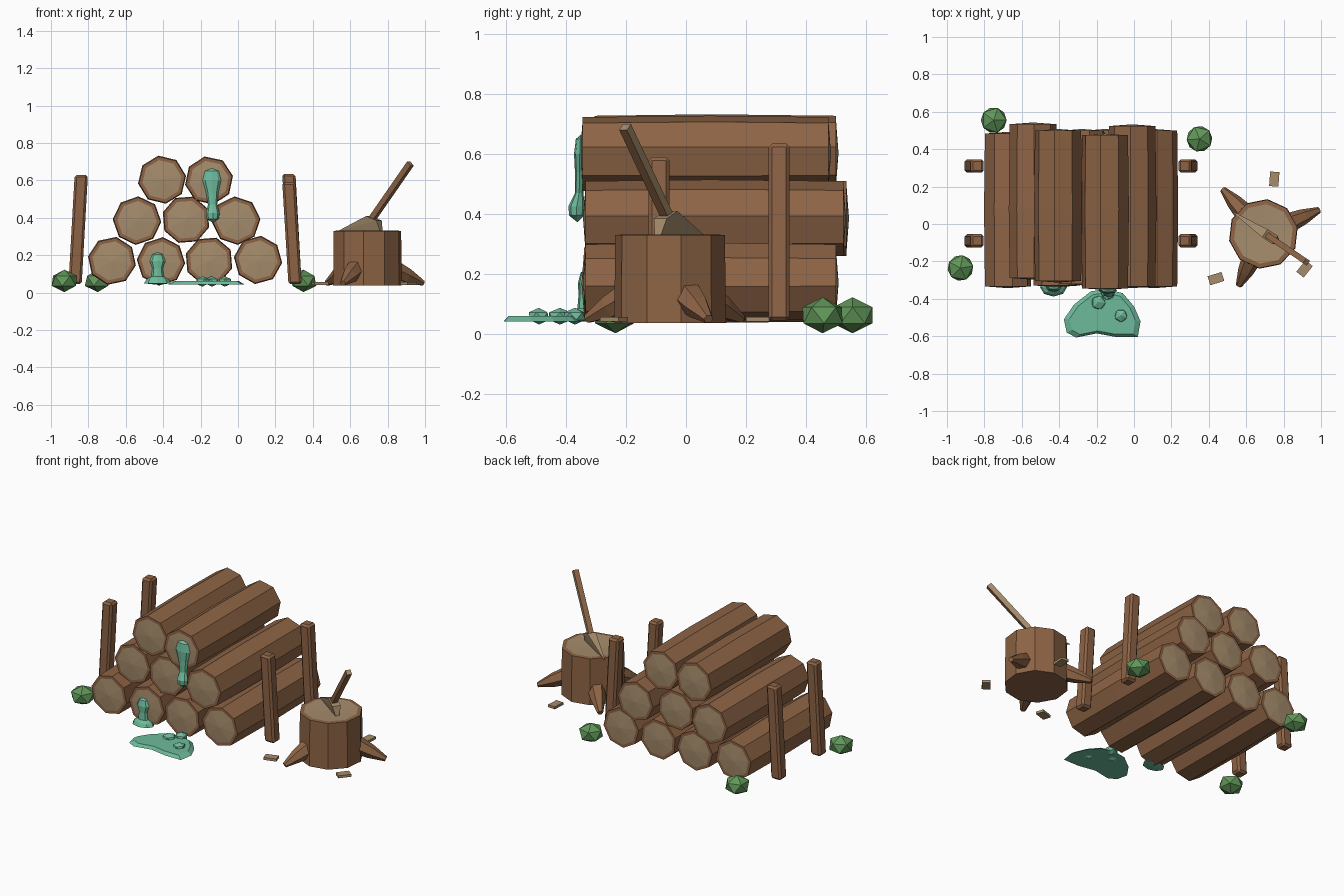
import bpy, bmesh, math, random
from mathutils import Vector, Matrix

random.seed(4)
if "Cube" in bpy.data.objects:
    bpy.data.objects.remove(bpy.data.objects["Cube"])


def material(name, rgb):
    m = bpy.data.materials.new(name)
    m.use_nodes = True
    m.diffuse_color = (*rgb, 1)
    m.node_tree.nodes["Principled BSDF"].inputs["Base Color"].default_value = (*rgb, 1)
    return m


bark = material("bark brown", (0.27, 0.127, 0.06))
wood = material("cut wood tan", (0.38, 0.265, 0.15))
slime = material("slime green", (0.155, 0.50, 0.33))
leaf = material("leaf green", (0.12, 0.31, 0.10))


def finish(name, bm, mats):
    bmesh.ops.recalc_face_normals(bm, faces=bm.faces[:])
    me = bpy.data.meshes.new(name)
    bm.to_mesh(me)
    bm.free()
    for m in mats:
        me.materials.append(m)
    ob = bpy.data.objects.new(name, me)
    bpy.context.scene.collection.objects.link(ob)
    return ob


def loft(name, rings, axis, sides, mats, bands=None, spin=0.0):
    """Skin rings of (centre, radius_u, radius_v); zero radius makes a point."""
    d = Vector(axis).normalized()
    u = Vector((1, 0, 0)) if abs(d.z) > 0.95 else d.cross(Vector((0, 0, 1))).normalized()
    v = d.cross(u)
    bm = bmesh.new()
    loops = []
    for c, ru, rv in rings:
        if ru == 0:
            loops.append([bm.verts.new(c)] * sides)
            continue
        angles = [spin + math.tau * i / sides for i in range(sides)]
        loops.append([bm.verts.new(Vector(c) + u * ru * math.cos(a) + v * rv * math.sin(a))
                      for a in angles])
    for b, (p, q) in enumerate(zip(loops, loops[1:])):
        for i in range(sides):
            j = (i + 1) % sides
            corners = list(dict.fromkeys((p[i], p[j], q[j], q[i])))
            f = bm.faces.new(corners)
            f.material_index = bands[b] if bands else 0
    return finish(name, bm, mats)


# Stacked logs: x, z, front y, back y
logs = [(-0.674, 0.17, -0.335, 0.485), (-0.412, 0.167, -0.33, 0.50),
        (-0.155, 0.17, -0.34, 0.50), (0.107, 0.175, -0.335, 0.50),
        (-0.54, 0.385, -0.29, 0.535), (-0.278, 0.39, -0.32, 0.50),
        (-0.01, 0.385, -0.335, 0.525),
        (-0.406, 0.604, -0.305, 0.50), (-0.155, 0.60, -0.345, 0.475)]
for n, (x, z, y0, y1) in enumerate(logs):
    profile = [(y0 - 0.008, 0), (y0, 0.106), (y0, 0.125), (0.08, 0.13),
               (y1, 0.125), (y1, 0.106), (y1 + 0.008, 0)]
    rings = [((x, y, z), r, r) for y, r in profile]
    loft(f"log_{n + 1}", rings, (0, 1, 0), 8, [bark, wood], [1, 0, 0, 0, 0, 1],
         random.uniform(0, math.tau / 8))

# Leaning stakes on both sides of the stack
for side, sx in (("right", -1), ("left", 1)):
    for place, y, top in (("front", -0.09, 0.59), ("back", 0.31, 0.635)):
        if side == "right":
            top = 0.63
        lo = Vector((-0.283 + sx * 0.588, y, 0.045))
        hi = Vector((-0.283 + sx * 0.555, y, top))
        rings = [(lo, 0, 0), (lo, 0.05, 0.05), (hi, 0.05, 0.05), (hi, 0, 0)]
        ob = loft(f"{side}_{place}_stake", rings, (0, 0, 1), 4, [bark], spin=math.pi / 4)
        bev = ob.modifiers.new("chamfer", "BEVEL")
        bev.width = 0.012
        bev.segments = 1

# Chopping stump with three roots
sx, sy = 0.692, -0.053
rings = [((sx, sy, z), r, r) for z, r in
         ((0.037, 0), (0.037, 0.187), (0.33, 0.184), (0.332, 0.16), (0.326, 0))]
loft("stump", rings, (0, 0, 1), 10, [bark, wood], [0, 0, 0, 1], 0.2)
for n, (tx, ty) in enumerate(((0.475, 0.185), (0.99, 0.075), (0.56, -0.33))):
    tip = Vector((tx, ty, 0.05))
    out = (Vector((tx, ty, 0)) - Vector((sx, sy, 0))).normalized()
    base = Vector((sx, sy, 0.13)) + out * 0.14
    rings = [(base, 0, 0), (base, 0.055, 0.055), (base.lerp(tip, 0.5), 0.042, 0.042),
             (tip, 0.017, 0.015), (tip, 0, 0)]
    loft(f"stump_root_{n + 1}", rings, tip - base, 6, [bark])

# Axe: wedge head lying in the plane of its slanted handle
along = Vector((0.83, -0.55, 0)).normalized()
across = Vector((along.y, -along.x, 0))
bm = bmesh.new()
for s, z, w in ((-0.2, 0.328, 0.003), (0.08, 0.328, 0.012), (0.0, 0.41, 0.026),
                (0.065, 0.385, 0.026)):
    for k in (-w, w):
        bm.verts.new(Vector((0.70, -0.05, z)) + along * s + across * k)
bmesh.ops.convex_hull(bm, input=bm.verts[:])
finish("axe_head", bm, [wood])
a, b = Vector((0.70, -0.052, 0.37)), Vector((0.922, -0.203, 0.69))
rings = [(a, 0, 0), (a, 0.022, 0.022), (b, 0.022, 0.022), (b, 0, 0)]
handle = loft("axe_handle", rings, b - a, 4, [bark, wood], [1, 0, 1], math.pi / 4)
for p in handle.data.polygons:
    if p.normal.y > 0.6:
        p.material_index = 1

# Wood chips around the stump
for n, (x, y, turn) in enumerate(((0.75, 0.24, 1.5), (0.912, -0.24, 0.9), (0.438, -0.292, 0.3))):
    bm = bmesh.new()
    place = (Matrix.Translation((x, y, 0.05)) @ Matrix.Rotation(turn, 4, "Z")
             @ Matrix.Diagonal((0.078, 0.05, 0.016, 1)))
    bmesh.ops.create_cube(bm, size=1, matrix=place)
    finish(f"wood_chip_{n + 1}", bm, [wood])


def faceted_ball(name, loc, size, mat, turn=0.0):
    bm = bmesh.new()
    place = (Matrix.Translation(loc) @ Matrix.Rotation(turn, 4, "Z")
             @ Matrix.Diagonal((*size, 1)))
    bmesh.ops.create_icosphere(bm, subdivisions=1, radius=1, matrix=place)
    return finish(name, bm, [mat])


# Small bushes
for n, (x, y) in enumerate(((-0.75, 0.555), (0.35, 0.455), (-0.928, -0.235))):
    faceted_ball(f"bush_{n + 1}", (x, y, 0.063), (0.077, 0.077, 0.06), leaf, n * 0.7)

# Slime drips on the log ends
rings = [((x, y, z), r, d) for x, y, z, r, d in (
    (-0.14, -0.35, 0.665, 0, 0), (-0.14, -0.352, 0.65, 0.037, 0.015),
    (-0.14, -0.354, 0.60, 0.05, 0.019), (-0.138, -0.354, 0.54, 0.034, 0.016),
    (-0.136, -0.356, 0.47, 0.025, 0.014), (-0.135, -0.364, 0.425, 0.036, 0.028),
    (-0.135, -0.364, 0.395, 0.033, 0.025), (-0.135, -0.362, 0.373, 0, 0))]
loft("upper_slime_drip", rings, (0, 0, 1), 8, [slime])
rings = [((-0.43, y, z), r, d) for y, z, r, d in (
    (-0.335, 0.215, 0, 0), (-0.337, 0.205, 0.028, 0.014), (-0.34, 0.17, 0.042, 0.02),
    (-0.34, 0.13, 0.028, 0.018), (-0.34, 0.085, 0.034, 0.022),
    (-0.338, 0.07, 0.06, 0.04), (-0.338, 0.05, 0.072, 0.05), (-0.338, 0.042, 0, 0))]
loft("lower_slime_drip", rings, (0, 0, 1), 8, [slime])

# Slime puddle with bubbles
outline = [(-0.375, -0.51), (-0.32, -0.43), (-0.23, -0.36), (-0.15, -0.348), (-0.06, -0.37),
           (0.0, -0.44), (0.035, -0.52), (0.02, -0.605), (-0.09, -0.605), (-0.2, -0.585),
           (-0.31, -0.607), (-0.36, -0.58)]
bm = bmesh.new()
bottom = bm.faces.new([bm.verts.new((x, y, 0.043)) for x, y in outline])
ext = bmesh.ops.extrude_face_region(bm, geom=[bottom], use_keep_orig=True)["geom"]
centre = Vector((-0.16, -0.49, 0.043))
for v in [g for g in ext if isinstance(g, bmesh.types.BMVert)]:
    v.co = centre + (v.co - centre) * 0.86 + Vector((0, 0, 0.018))
bmesh.ops.poke(bm, faces=[g for g in ext if isinstance(g, bmesh.types.BMFace)])
finish("slime_puddle", bm, [slime])
for n, (x, y, r) in enumerate(((-0.19, -0.42, 0.042), (-0.07, -0.49, 0.038), (-0.14, -0.37, 0.04))):
    faceted_ball(f"slime_bubble_{n + 1}", (x, y, 0.06), (r, r, 0.028), slime, n)
